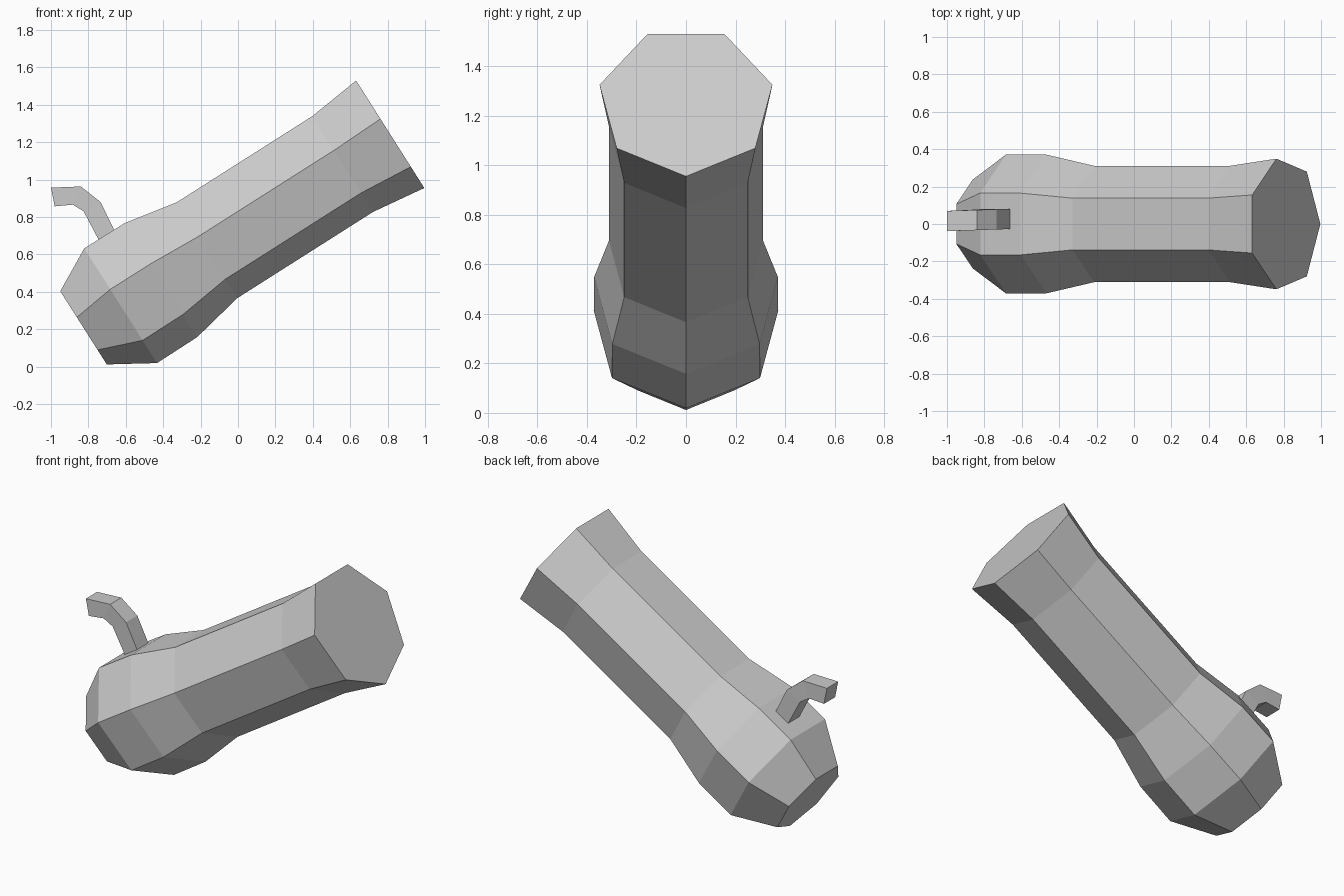
import bpy, bmesh, math
from mathutils import Vector

if "Cube" in bpy.data.objects:
    bpy.data.objects.remove(bpy.data.objects["Cube"])

ax = Vector((0.844, 0, 0.536)).normalized()   # barrel axis
up = Vector((-ax.z, 0, ax.x))                 # perpendicular in the side plane


def loft(name, rings):
    """Skin a list of equal-sized vertex rings and cap both ends."""
    bm = bmesh.new()
    rows = [[bm.verts.new(p) for p in ring] for ring in rings]
    n = len(rows[0])
    for a, b in zip(rows, rows[1:]):
        for i in range(n):
            j = (i + 1) % n
            bm.faces.new((a[i], a[j], b[j], b[i]))
    bm.faces.new(rows[0][::-1])
    bm.faces.new(rows[-1])
    bmesh.ops.recalc_face_normals(bm, faces=bm.faces)
    mesh = bpy.data.meshes.new(name)
    bm.to_mesh(mesh)
    bm.free()
    obj = bpy.data.objects.new(name, mesh)
    bpy.context.collection.objects.link(obj)
    return obj


# Seven-sided barrel: (distance along axis, radius), corner pointing down
profile = [(-0.586, 0.244), (-0.355, 0.382), (-0.10, 0.380),
           (0.193, 0.319), (1.053, 0.319), (1.353, 0.358)]
rings = []
for s, r in profile:
    centre = ax * s + up * 0.63
    angles = [math.tau * k / 7 for k in range(7)]
    rings.append([centre - up * (r * math.cos(a)) + Vector((0, r * math.sin(a), 0))
                  for a in angles])
loft("barrel", rings)

# Bent square fuse: outer and inner edge points in the side plane, plus y centre
fuse = [((-1.0, 0.957), (-0.98, 0.857), 0.016),
        ((-0.84, 0.963), (-0.883, 0.866), 0.021),
        ((-0.735, 0.88), (-0.825, 0.83), 0.025),
        ((-0.625, 0.655), (-0.72, 0.63), 0.028)]
h = 0.054
loft("fuse", [[(o[0], y - h, o[1]), (o[0], y + h, o[1]),
               (i[0], y + h, i[1]), (i[0], y - h, i[1])] for o, i, y in fuse])
